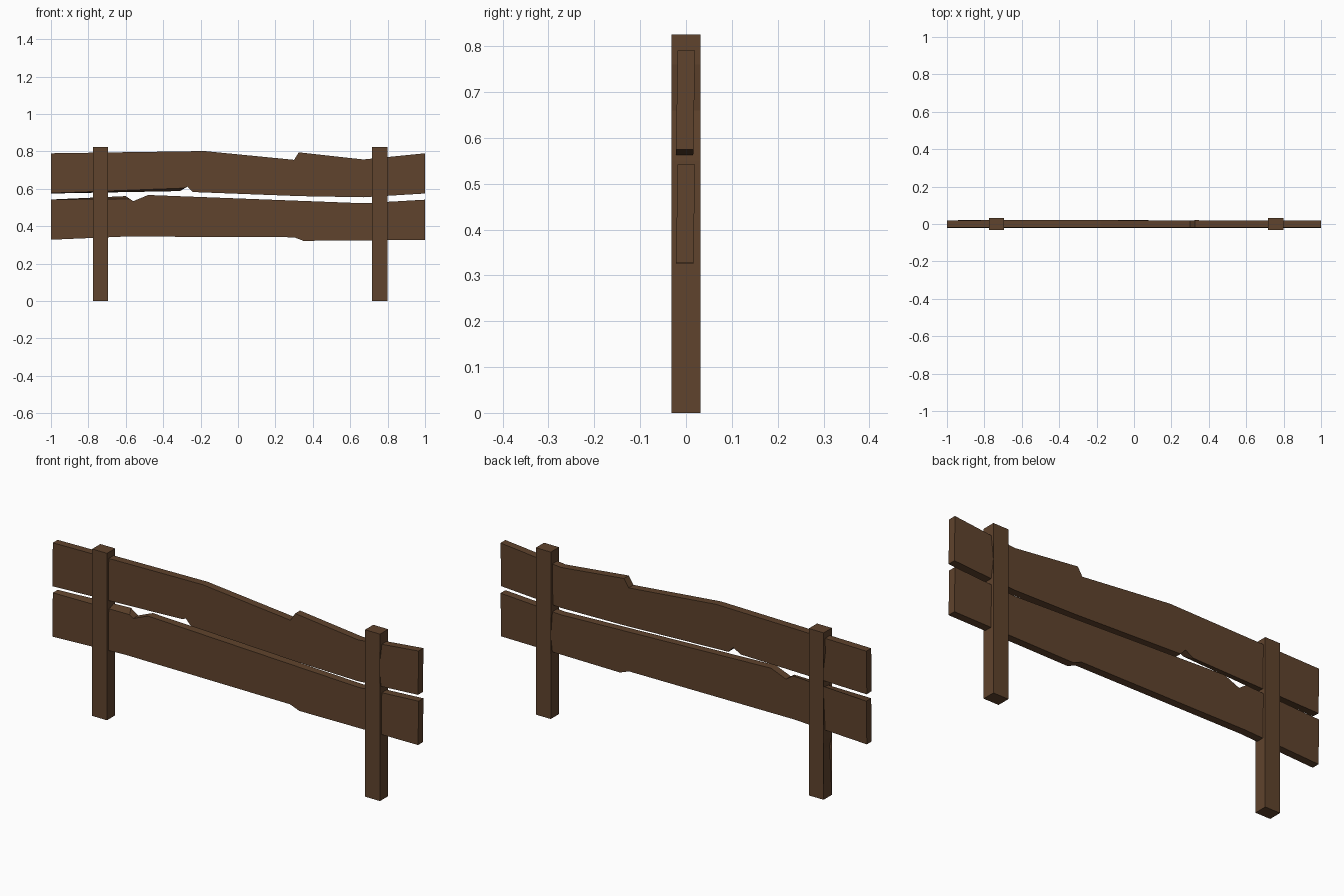
import bpy, bmesh

if "Cube" in bpy.data.objects:
    bpy.data.objects.remove(bpy.data.objects["Cube"])

wood = bpy.data.materials.new("brown_wood")
wood.diffuse_color = (0.115, 0.056, 0.026, 1)
wood.use_nodes = True
wood.node_tree.nodes["Principled BSDF"].inputs["Base Color"].default_value = wood.diffuse_color


def slab(name, front, back, y_of):
    """Join a front and a back outline (x, z) of equal length into a solid."""
    bm = bmesh.new()
    f = [bm.verts.new((x, y_of(z)[0], z)) for x, z in front]
    b = [bm.verts.new((x, y_of(z)[1], z)) for x, z in back]
    caps = [bm.faces.new(f), bm.faces.new(b[::-1])]
    for i in range(len(f)):
        j = (i + 1) % len(f)
        bm.faces.new((f[j], f[i], b[i], b[j]))
    bmesh.ops.triangulate(bm, faces=caps)
    bmesh.ops.recalc_face_normals(bm, faces=bm.faces)
    me = bpy.data.meshes.new(name)
    bm.to_mesh(me)
    bm.free()
    me.materials.append(wood)
    ob = bpy.data.objects.new(name, me)
    bpy.context.collection.objects.link(ob)


def board(name, top, bottom, front_changes):
    """Worn board leaning slightly; some front points differ from the back."""
    back = top + bottom[::-1]
    front = [front_changes.get(p, p) for p in back]
    zs = [top[0][1], bottom[0][1]]

    def lean(z):
        t = (z - zs[1]) / (zs[0] - zs[1])
        s = -0.003 + 0.004 * t
        return s - 0.019, s + 0.019
    slab(name, front, back, lean)


# Upper board, chipped on top and underneath
board("upper_board",
      [(-1, .79), (-.18, .802), (.30, .755), (.325, .795), (.67, .757), (1, .79)],
      [(-1, .575), (-.31, .588), (-.27, .612), (-.243, .583), (.33, .561), (.67, .555), (1, .575)],
      {(-1, .575): (-1, .577), (-.31, .588): (-.29, .604)})

# Lower board, chipped on both edges
board("lower_board",
      [(-1, .543), (-.60, .561), (-.56, .534), (-.48, .567), (.33, .536), (.67, .523), (1, .542)],
      [(-1, .328), (-.60, .345), (.30, .341), (.35, .322), (1, .327)],
      {(-.60, .561): (-.58, .547)})

# Posts with worn outer edges
posts = {
    "left_post": ([(-.775, 0), (-.763, .24), (-.774, .29), (-.762, .62), (-.775, .72), (-.775, .825)],
                  [(-.694, 0), (-.694, .825)]),
    "right_post": ([(.717, 0), (.717, .3), (.731, .41), (.724, .66), (.717, .73), (.717, .825)],
                   [(.799, 0), (.799, .55), (.787, .66), (.799, .76), (.799, .825)]),
}
posts["right_post"] = ([(.717, 0), (.717, .30), (.727, .40), (.717, .52), (.717, .825)],
                       posts["right_post"][1])
for name, (left, right) in posts.items():
    outline = left + right[::-1]
    slab(name, outline, outline, lambda z: (-.032, .032))
